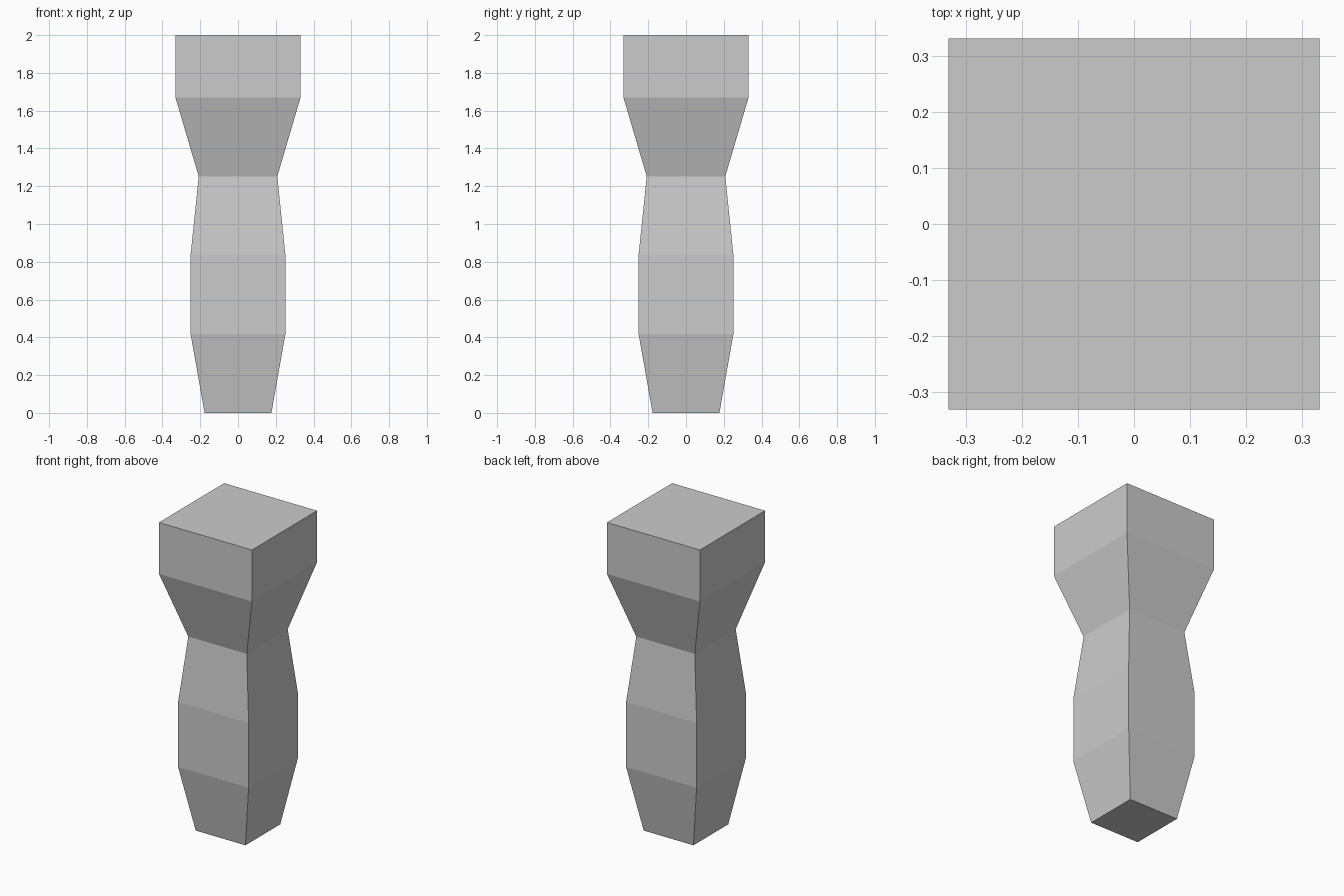
import bpy, bmesh

if "Cube" in bpy.data.objects:
    bpy.data.objects.remove(bpy.data.objects["Cube"])

# Square column profile: (height, half width) from foot to top
PROFILE = [(0.0, 0.177), (0.418, 0.251), (0.835, 0.251),
           (1.252, 0.208), (1.669, 0.331), (2.0, 0.331)]
CORNERS = [(-1, -1), (1, -1), (1, 1), (-1, 1)]

bm = bmesh.new()

# Square rings at each profile height
rings = [[bm.verts.new((sx * r, sy * r, z)) for sx, sy in CORNERS]
         for z, r in PROFILE]

# Side walls between neighbouring rings
for low, high in zip(rings, rings[1:]):
    for i in range(4):
        j = (i + 1) % 4
        bm.faces.new((low[i], low[j], high[j], high[i]))

# Bottom and top caps
bm.faces.new(rings[0][::-1])
bm.faces.new(rings[-1])
bmesh.ops.recalc_face_normals(bm, faces=bm.faces)

# Flat-shaded pillar object
mesh = bpy.data.meshes.new("square_pillar")
bm.to_mesh(mesh)
bm.free()
pillar = bpy.data.objects.new("square_pillar", mesh)
bpy.context.collection.objects.link(pillar)
